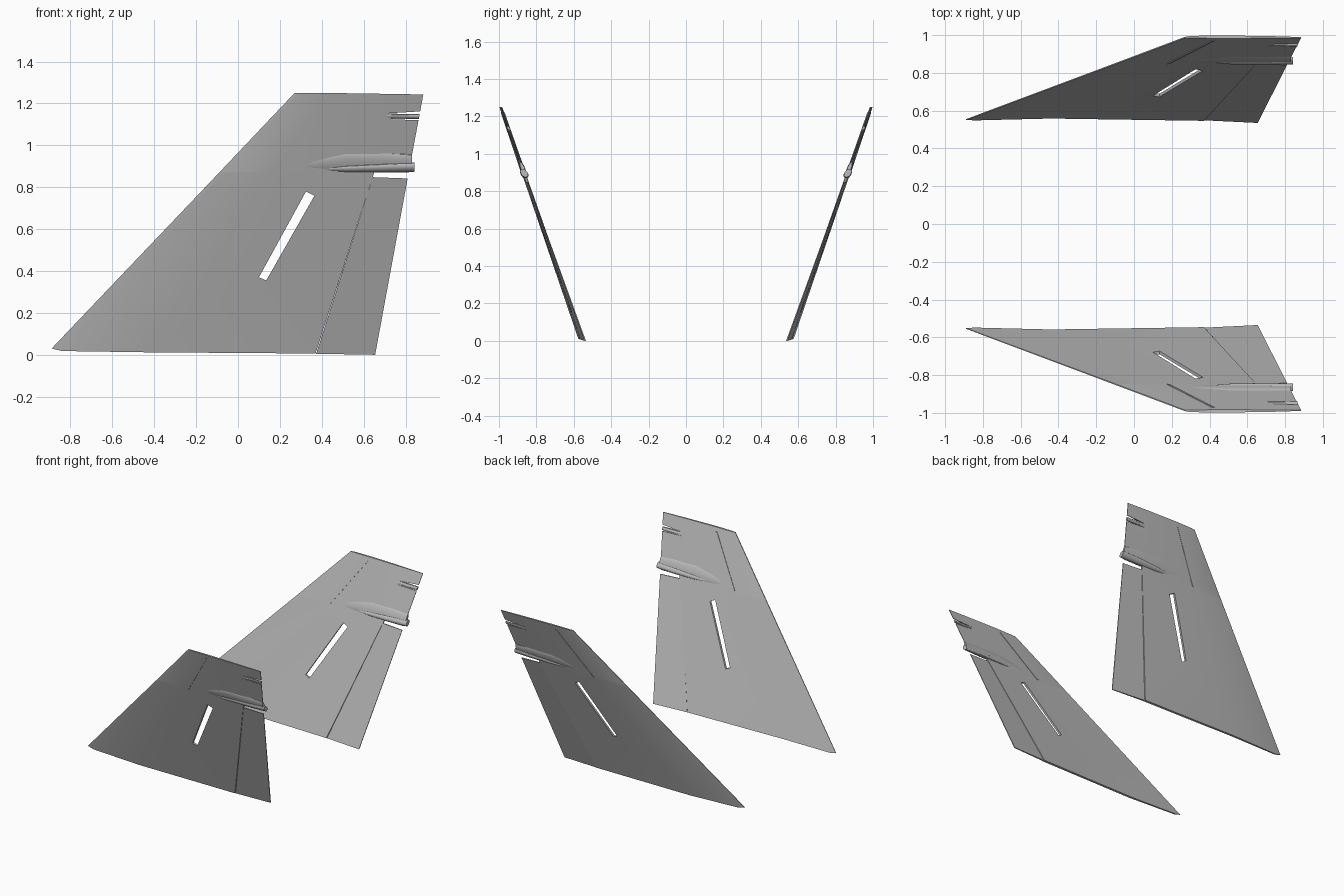
import bpy, bmesh, math

if "Cube" in bpy.data.objects:
    bpy.data.objects.remove(bpy.data.objects["Cube"], do_unlink=True)

grey = bpy.data.materials.new("fin grey")
grey.use_nodes = True
grey.diffuse_color = (0.5, 0.5, 0.5, 1)
grey.node_tree.nodes["Principled BSDF"].inputs["Base Color"].default_value = (0.5, 0.5, 0.5, 1)


def canted(x, z, off):
    """Point on the outward-leaning fin plane, moved outward by off."""
    return (x, -(0.538 + 0.36 * z + off), z)


def make_object(name, bm):
    bmesh.ops.recalc_face_normals(bm, faces=bm.faces)
    mesh = bpy.data.meshes.new(name)
    bm.to_mesh(mesh)
    bm.free()
    mesh.materials.append(grey)
    obj = bpy.data.objects.new(name, mesh)
    bpy.context.collection.objects.link(obj)
    return obj


def panel(name, rows):
    """Closed panel from rows of (x, z, outer offset, inner offset)."""
    bm = bmesh.new()
    outer = [[bm.verts.new(canted(x, z, o)) for x, z, o, i in r] for r in rows]
    inner = [[bm.verts.new(canted(x, z, i)) for x, z, o, i in r] for r in rows]
    for a, b in zip(range(len(rows) - 1), range(1, len(rows))):
        for c in range(len(rows[0]) - 1):
            for g in (outer, inner):
                bm.faces.new((g[a][c], g[a][c + 1], g[b][c + 1], g[b][c]))
        for c in (0, -1):
            bm.faces.new((outer[a][c], outer[b][c], inner[b][c], inner[a][c]))
    for r in (0, -1):
        for c in range(len(rows[0]) - 1):
            bm.faces.new((outer[r][c], outer[r][c + 1], inner[r][c + 1], inner[r][c]))
    return make_object(name, bm)


def pod(name, rings, sides=16):
    """Lofted body along x from rings of (x, z, height radius, depth radius, offset)."""
    bm = bmesh.new()
    loops = []
    for x, z, rz, ry, off in rings:
        turns = [2 * math.pi * k / sides for k in range(sides)]
        loops.append([bm.verts.new(canted(x, z + rz * math.sin(t), off + ry * math.cos(t)))
                      for t in turns])
    for a, b in zip(loops, loops[1:]):
        for k in range(sides):
            n = (k + 1) % sides
            bm.faces.new((a[k], a[n], b[n], b[k]))
    bm.faces.new(loops[0])
    bm.faces.new(loops[-1])
    return make_object(name, bm)


def cut(obj, outlines):
    """Cut outlines in x and z right through the panel."""
    bm = bmesh.new()
    for outline in outlines:
        near = [bm.verts.new((x, -1.2, z)) for x, z in outline]
        far = [bm.verts.new((x, -0.3, z)) for x, z in outline]
        bm.faces.new(near)
        bm.faces.new(far)
        for k in range(len(outline)):
            n = (k + 1) % len(outline)
            bm.faces.new((near[k], near[n], far[n], far[k]))
    cutter = make_object("cutter", bm)
    cutter.hide_render = True
    mod = obj.modifiers.new("cut", 'BOOLEAN')
    mod.operation = 'DIFFERENCE'
    mod.solver = 'EXACT'
    mod.object = cutter
    bpy.context.view_layer.objects.active = obj
    bpy.ops.object.modifier_apply(modifier=mod.name)
    bpy.data.objects.remove(cutter, do_unlink=True)


# Main fin, from leading edge to the rudder hinge
fin = panel("main_fin", [
    [(-0.89, 0.03, 0.006, 0.002), (-0.84, 0.018, 0.014, 0.004),
     (-0.44, 0.012, 0.034, 0.016), (0.37, 0.006, 0.026, 0.006)],
    [(-0.09, 0.87, 0.004, -0.002), (-0.06, 0.87, 0.010, -0.003),
     (0.175, 0.87, 0.018, -0.002), (0.65, 0.87, 0.012, -0.002)],
])
cut(fin, [[(0.10, 0.37), (0.135, 0.355), (0.365, 0.76), (0.325, 0.78)]])

# Upper fin, running back to the trailing edge, with two narrow notches
tip = panel("upper_fin", [
    [(-0.09, 0.87, 0.004, -0.002), (-0.06, 0.87, 0.010, -0.003),
     (0.175, 0.87, 0.018, -0.002), (0.65, 0.87, 0.012, -0.002), (0.815, 0.87, 0.004, 0)],
    [(0.27, 1.25, 0.003, -0.003), (0.30, 1.25, 0.008, -0.004),
     (0.44, 1.25, 0.010, -0.005), (0.70, 1.246, 0.009, -0.003), (0.885, 1.243, 0.004, 0)],
])
cut(tip, [
    [(0.70, 1.152), (0.92, 1.148), (0.92, 1.165)],
    [(0.69, 1.126), (0.92, 1.118), (0.92, 1.126)],
])

# Rudder behind the hinge line
rudder = panel("rudder", [
    [(0.373, 0.005, 0.022, 0.009), (0.655, 0, 0.004, -0.003)],
    [(0.643, 0.848, 0.009, 0.001), (0.81, 0.842, 0.004, 0)],
])

# Fairing and actuator pods across the fin
fairing = pod("fairing", [
    (0.17, 0.875, 0.004, 0.003, 0.007), (0.34, 0.905, 0.034, 0.010, 0.006),
    (0.52, 0.92, 0.05, 0.014, 0.005), (0.70, 0.92, 0.046, 0.014, 0.004),
    (0.83, 0.915, 0.042, 0.011, 0.003),
])
lower_pod = pod("lower_pod", [
    (0.36, 0.885, 0.004, 0.004, 0.006), (0.52, 0.888, 0.017, 0.018, 0.006),
    (0.70, 0.893, 0.022, 0.021, 0.005), (0.842, 0.896, 0.022, 0.019, 0.004),
])
upper_pod = pod("upper_pod", [
    (0.66, 1.139, 0.003, 0.004, 0.003), (0.74, 1.139, 0.010, 0.009, 0.003),
    (0.865, 1.137, 0.010, 0.008, 0.002),
])

# Raised seam strip along the upper fold line
seam = panel("seam_strip", [
    [(0.175, 0.87, 0.021, -0.005), (0.187, 0.87, 0.021, -0.005)],
    [(0.415, 1.22, 0.013, -0.008), (0.427, 1.22, 0.013, -0.008)],
])

# Mirror every part to the second fin and shade smoothly
for obj in (fin, tip, rudder, fairing, lower_pod, upper_pod, seam):
    bpy.ops.object.select_all(action='DESELECT')
    obj.select_set(True)
    bpy.context.view_layer.objects.active = obj
    bpy.ops.object.shade_smooth_by_angle(angle=math.radians(30))
    mirror = obj.modifiers.new("second fin", 'MIRROR')
    mirror.use_axis = (False, True, False)
